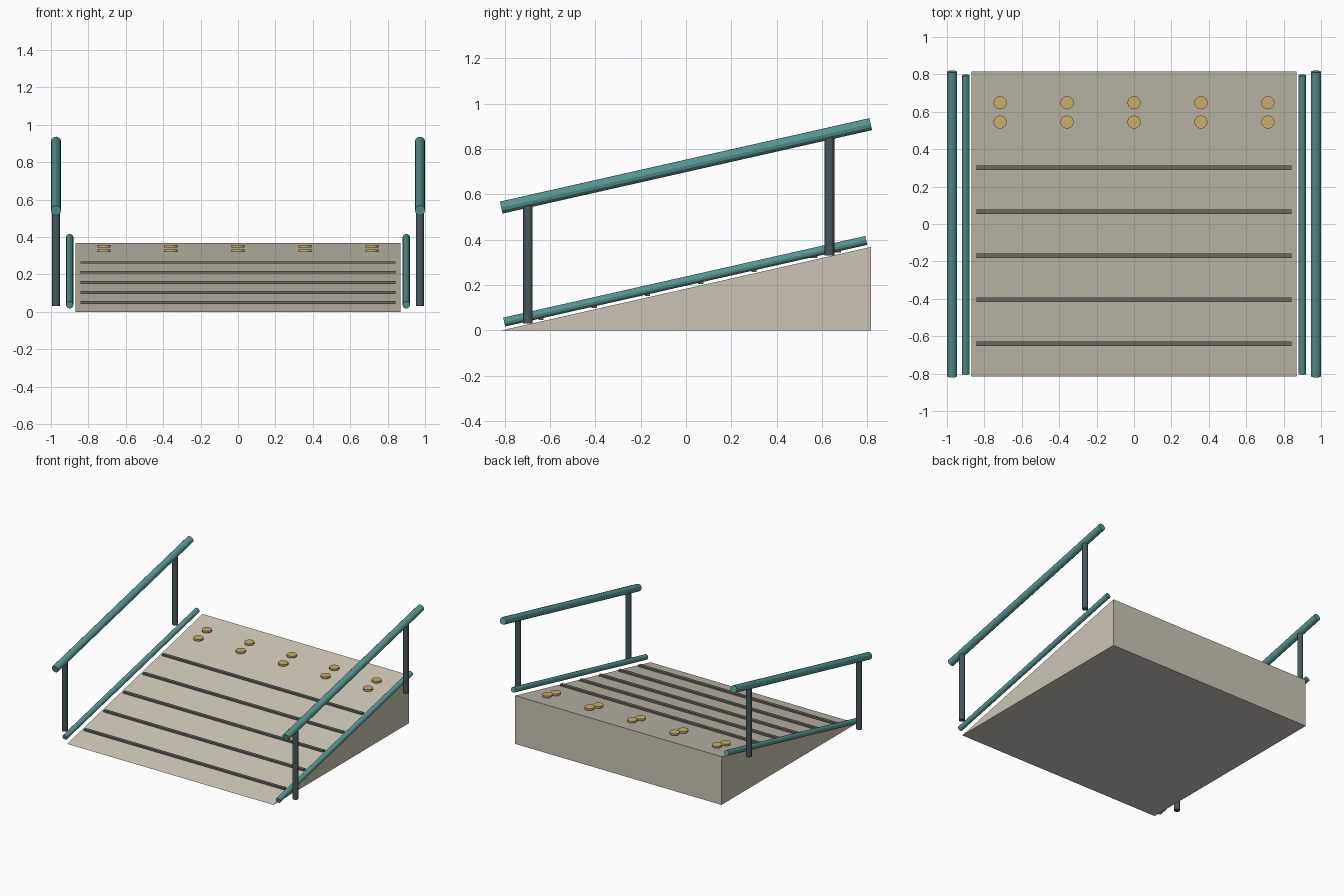
import bpy, bmesh
from mathutils import Vector

if "Cube" in bpy.data.objects:
    bpy.data.objects.remove(bpy.data.objects["Cube"])

HALF_LEN, RISE = 0.815, 0.368
SLOPE = RISE / (2 * HALF_LEN)


def material(name, color):
    m = bpy.data.materials.new(name)
    m.diffuse_color = (*color, 1)
    m.use_nodes = True
    m.node_tree.nodes["Principled BSDF"].inputs["Base Color"].default_value = m.diffuse_color
    return m


STONE = material("stone", (0.60, 0.56, 0.46))
TEAL = material("teal_paint", (0.09, 0.31, 0.29))
STEEL = material("dark_steel", (0.06, 0.10, 0.11))
GRIP = material("grip_grey", (0.15, 0.14, 0.12))
BRASS = material("brass", (0.60, 0.43, 0.14))


def surface(y):
    return (y + HALF_LEN) * SLOPE


def rod(name, a, b, radius, mat, sides=12):
    a, b = Vector(a), Vector(b)
    d = b - a
    bpy.ops.mesh.primitive_cylinder_add(
        vertices=sides, radius=radius, depth=d.length, location=(a + b) / 2,
        rotation=d.to_track_quat('Z', 'Y').to_euler())
    ob = bpy.context.object
    ob.name = name
    ob.data.materials.append(mat)
    return ob


# Ramp wedge: triangular profile extruded across the width
bm = bmesh.new()
profile = [(-HALF_LEN, 0), (HALF_LEN, 0), (HALF_LEN, RISE)]
face = bm.faces.new([bm.verts.new((-0.87, y, z)) for y, z in profile])
ext = bmesh.ops.extrude_face_region(bm, geom=[face])
bmesh.ops.translate(bm, vec=(1.74, 0, 0),
                    verts=[v for v in ext["geom"] if isinstance(v, bmesh.types.BMVert)])
bmesh.ops.recalc_face_normals(bm, faces=bm.faces)
mesh = bpy.data.meshes.new("ramp_wedge")
bm.to_mesh(mesh)
bm.free()
ramp = bpy.data.objects.new("ramp_wedge", mesh)
bpy.context.collection.objects.link(ramp)
mesh.materials.append(STONE)

# Anti-slip strips across the slope
for i in range(5):
    y = -0.64 + 0.235 * i
    bpy.ops.mesh.primitive_cube_add(size=1, location=(0, y, surface(y) + 0.012))
    strip = bpy.context.object
    strip.name = f"grip_strip_{i + 1}"
    strip.scale = (1.686, 0.023, 0.013)
    strip.data.materials.append(GRIP)

# Tactile warning studs near the top
for row, y in enumerate((0.545, 0.648)):
    for col in range(5):
        x, z = -0.716 + 0.358 * col, surface(y) + 0.02
        rod(f"warning_stud_{row + 1}_{col + 1}", (x, y, z - 0.007), (x, y, z + 0.007),
            0.035, BRASS, 20)

# Handrails, kerb rails and posts on both sides
for side, s in (("left", -1), ("right", 1)):
    x = 0.973 * s
    rod(f"{side}_handrail", (x, -0.815, 0.542), (x, 0.815, 0.91), 0.027, TEAL)
    rod(f"{side}_kerb_rail", (0.9 * s, -0.802, 0.037), (0.9 * s, 0.795, 0.397), 0.02, TEAL)
    for end, y in (("front", -0.697), ("back", 0.633)):
        z = surface(y)
        rod(f"{side}_{end}_post", (x, y, z + 0.004), (x, y, z + 0.535), 0.021, STEEL)
